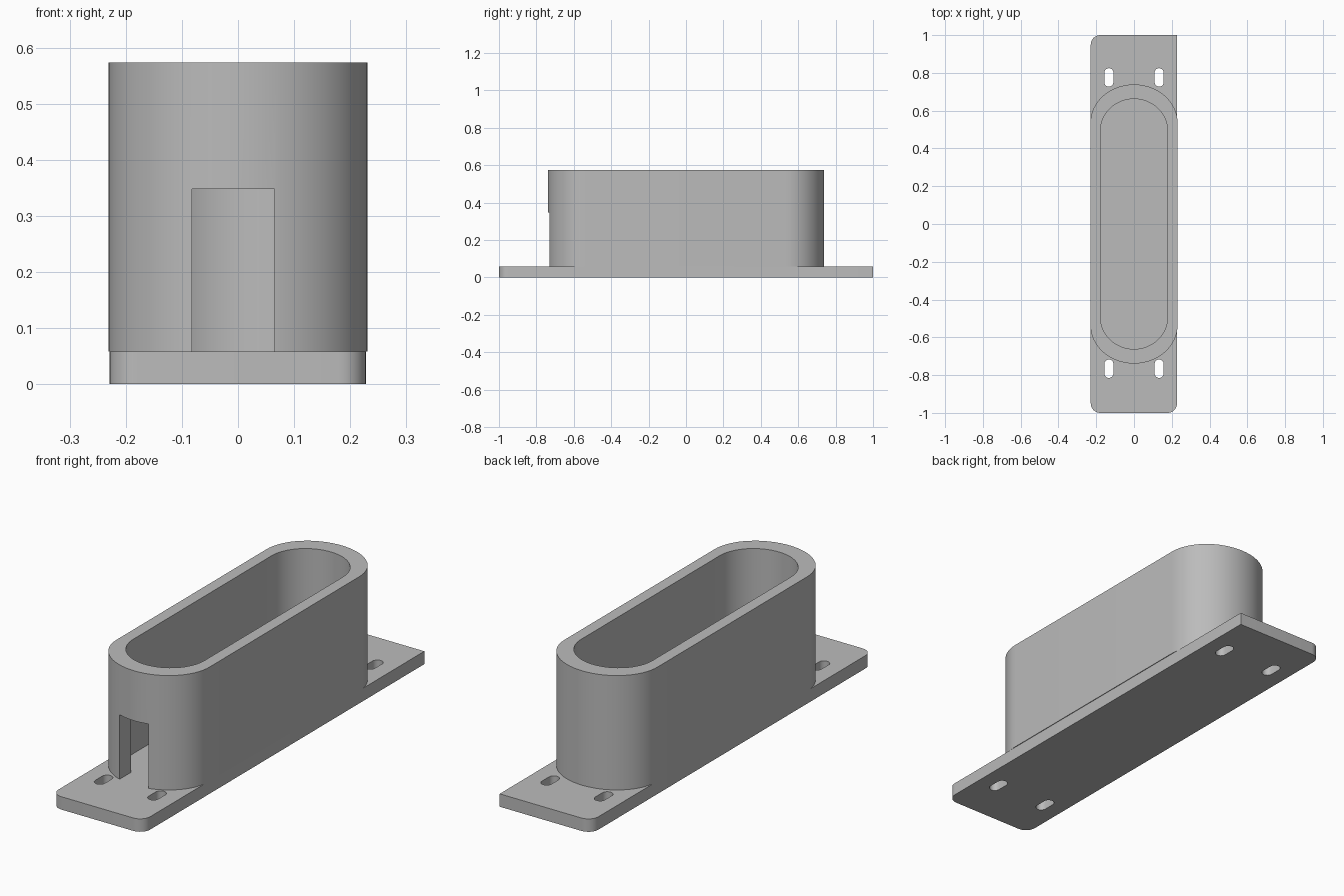
import bpy, bmesh
from math import pi, sin, cos

cube = bpy.data.objects.get("Cube")
if cube:
    bpy.data.objects.remove(cube, do_unlink=True)

grey = bpy.data.materials.new("plain_grey")
grey.use_nodes = True
grey.diffuse_color = (0.5, 0.5, 0.5, 1)
grey.node_tree.nodes["Principled BSDF"].inputs["Base Color"].default_value = (0.5, 0.5, 0.5, 1)


def arc(cx, cy, rx, ry, start, sweep, steps):
    """Points along an elliptical arc."""
    angles = [start + sweep * i / steps for i in range(steps + 1)]
    return [(cx + rx * cos(a), cy + ry * sin(a)) for a in angles]


def oval(cx, cy, half_width, half_length, cap, steps):
    """Long outline along y with curved ends of depth cap."""
    offset = half_length - cap
    return (arc(cx, cy + offset, half_width, cap, 0, pi, steps)
            + arc(cx, cy - offset, half_width, cap, pi, pi, steps))


def extrude_outline(name, outlines, bottom, top):
    """Fill the outlines (later ones are holes) and extrude them upward."""
    bm = bmesh.new()
    edges = []
    for outline in outlines:
        verts = [bm.verts.new((x, y, bottom)) for x, y in outline]
        edges += [bm.edges.new((v, verts[i - 1])) for i, v in enumerate(verts)]
    bmesh.ops.triangle_fill(bm, edges=edges, use_beauty=True)
    result = bmesh.ops.extrude_face_region(bm, geom=bm.faces[:], use_keep_orig=True)
    raised = [g for g in result["geom"] if isinstance(g, bmesh.types.BMVert)]
    bmesh.ops.translate(bm, verts=raised, vec=(0, 0, top - bottom))
    bmesh.ops.recalc_face_normals(bm, faces=bm.faces[:])
    mesh = bpy.data.meshes.new(name)
    bm.to_mesh(mesh)
    bm.free()
    mesh.materials.append(grey)
    obj = bpy.data.objects.new(name, mesh)
    bpy.context.collection.objects.link(obj)
    return obj


def smooth(obj):
    bpy.ops.object.select_all(action='DESELECT')
    obj.select_set(True)
    bpy.context.view_layer.objects.active = obj
    bpy.ops.object.shade_smooth_by_angle(angle=pi / 6)


BASE_TOP, WALL_TOP = 0.058, 0.573

# Base plate: three rounded corners, one square corner, four slots
left, right, r = -0.229, 0.228, 0.05
plate = [(right, 1)]
for cx, cy, start in ((left + r, 1 - r, pi / 2),
                      (left + r, r - 1, pi),
                      (right - r, r - 1, 1.5 * pi)):
    plate += arc(cx, cy, r, r, start, pi / 2, 8)
slots = [oval(x, y, 0.024, 0.049, 0.024, 10)
         for x in (-0.133, 0.133) for y in (-0.766, 0.776)]
base_plate = extrude_outline("base_plate", [plate] + slots, 0, BASE_TOP)
smooth(base_plate)

# Hollow oval wall
outer = oval(0, 0, 0.231, 0.739, 0.205, 32)
inner = oval(0, 0, 0.178, 0.662, 0.17, 32)
oval_wall = extrude_outline("oval_wall", [outer, inner], BASE_TOP, WALL_TOP)

# Doorway through the front end of the wall
door = [(-0.082, -0.9), (0.065, -0.9), (0.065, -0.5), (-0.082, -0.5)]
cutter = extrude_outline("doorway_cutter", [door], 0, 0.348)
cutter.hide_render = True
cut = oval_wall.modifiers.new("doorway", 'BOOLEAN')
cut.operation = 'DIFFERENCE'
cut.solver = 'EXACT'
cut.object = cutter
bpy.context.view_layer.objects.active = oval_wall
bpy.ops.object.modifier_apply(modifier=cut.name)
bpy.data.objects.remove(cutter, do_unlink=True)
smooth(oval_wall)
